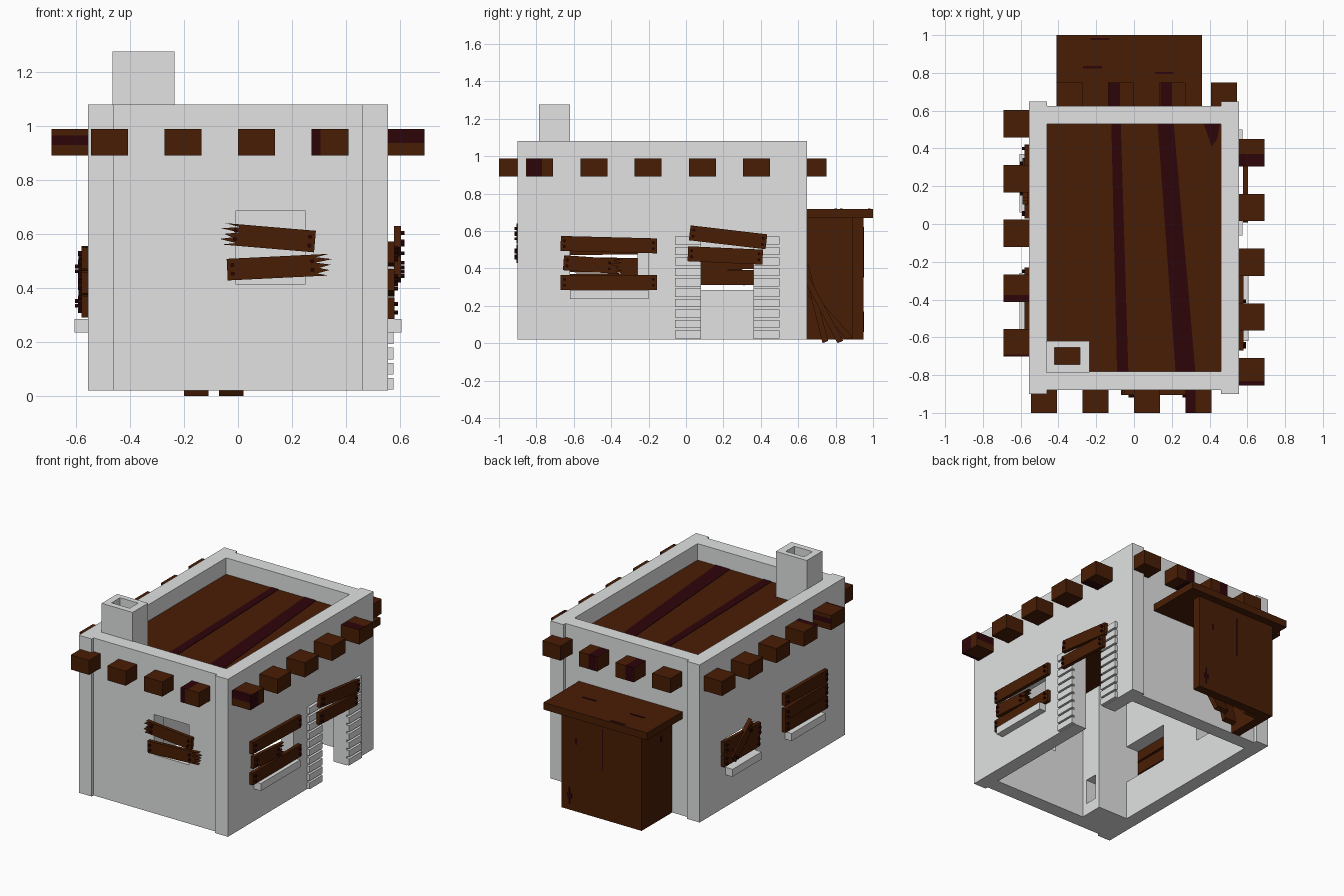
import bpy, bmesh, math, random
from mathutils import Vector

if "Cube" in bpy.data.objects:
    bpy.data.objects.remove(bpy.data.objects["Cube"])
random.seed(4)

def material(name, col):
    m = bpy.data.materials.new(name)
    m.diffuse_color = (*col, 1)
    m.use_nodes = True
    m.node_tree.nodes["Principled BSDF"].inputs["Base Color"].default_value = m.diffuse_color
    return m

PLASTER = material("pale grey plaster", (0.75, 0.765, 0.755))
WOOD = material("brown wood", (0.066, 0.0125, 0.0015))
DARK = material("dark stained wood", (0.027, 0.0015, 0.003))

def finish(bm, name, mats):
    bmesh.ops.recalc_face_normals(bm, faces=bm.faces[:])
    me = bpy.data.meshes.new(name)
    bm.to_mesh(me)
    bm.free()
    for m in mats:
        me.materials.append(m)
    ob = bpy.data.objects.new(name, me)
    bpy.context.collection.objects.link(ob)
    return ob

def add_box(bm, x0, x1, y0, y1, z0, z1):
    vs = bmesh.ops.create_cube(bm, size=1)["verts"]
    for v in vs:
        v.co = Vector((x0 + (v.co.x + .5) * (x1 - x0), y0 + (v.co.y + .5) * (y1 - y0),
                       z0 + (v.co.z + .5) * (z1 - z0)))

def box(name, mat, *b):
    bm = bmesh.new()
    add_box(bm, *b)
    return finish(bm, name, [mat])

def prism(bm, pts, depth):
    f = bm.faces.new([bm.verts.new(p) for p in pts])
    ext = bmesh.ops.extrude_face_region(bm, geom=[f])["geom"]
    for v in ext:
        if isinstance(v, bmesh.types.BMVert):
            v.co += Vector(depth)

def cut(ob, name, *b):
    c = box(name, PLASTER, *b)
    c.hide_render = True
    c.hide_viewport = True
    c.display_type = 'WIRE'
    m = ob.modifiers.new(name, 'BOOLEAN')
    m.operation, m.object, m.solver = 'DIFFERENCE', c, 'EXACT'

# walls: outline with projecting corner strips, hollowed and pierced
bm = bmesh.new()
X, XI = 0.555, 0.46
outline = [(-X, -.9), (-XI, -.9), (-XI, -.88), (XI, -.88), (XI, -.9), (X, -.9),
           (X, .648), (XI, .648), (XI, .625), (-XI, .625), (-XI, .648), (-X, .648)]
prism(bm, [(x, y, .02) for x, y in outline], (0, 0, 1.06))
walls = finish(bm, "house_walls", [PLASTER])
cut(walls, "room_cutter", -XI, XI, -.78, .53, -.1, 1.2)
cut(walls, "right_window_cutter", .4, .7, -.62, -.2, .285, .54)
cut(walls, "door_cutter", .4, .7, .08, .36, -.1, .57)
cut(walls, "left_window_cutter_a", -.7, -.4, -.62, -.26, .285, .54)
cut(walls, "left_window_cutter_b", -.7, -.4, .06, .37, .285, .48)
cut(walls, "front_window_cutter", -.01, .25, -1, -.7, .415, .685)

# sunken roof with stained strips
ROOF = .97
box("roof_deck", WOOD, -XI, XI, -.78, .53, .9, ROOF)
bm = bmesh.new()
for quad in ([(-.09, -.78), (-.03, -.78), (-.07, .53), (-.12, .53)],
             [(.22, -.78), (.325, -.78), (.21, .53), (.125, .53)],
             [(.41, .41), (.44, .45), (.455, .53), (.37, .53)]):
    prism(bm, [(x, y, ROOF - .001) for x, y in quad], (0, 0, .004))
finish(bm, "roof_stains", [DARK])

# chimney tube above the roof, chimney breast with hearth below
bm = bmesh.new()
cx0, cx1, cy0, cy1 = -.465, -.235, -.785, -.62
add_box(bm, cx0, -.42, cy0, cy1, .95, 1.275)
add_box(bm, -.285, cx1, cy0, cy1, .95, 1.275)
add_box(bm, -.42, -.285, cy0, -.745, .95, 1.275)
add_box(bm, -.42, -.285, -.655, cy1, .95, 1.275)
bmesh.ops.remove_doubles(bm, verts=bm.verts[:], dist=1e-5)
finish(bm, "chimney", [PLASTER])
breast = box("chimney_breast", PLASTER, cx0, cx1, cy0, cy1, .02, .9)
cut(breast, "hearth_cutter", -.42, -.1, -.745, -.655, .1, .27)

# projecting beam ends; bands = (axis, low, high, facing axis) painted dark
def beam(name, b, bands=()):
    bm = bmesh.new()
    add_box(bm, *b)
    unit = [Vector((1, 0, 0)), Vector((0, 1, 0)), Vector((0, 0, 1))]
    for axis, lo, hi, facing in bands:
        for t in (lo, hi):
            bmesh.ops.bisect_plane(bm, geom=bm.verts[:] + bm.edges[:] + bm.faces[:],
                                   plane_co=unit[axis] * t, plane_no=unit[axis])
    bm.normal_update()
    for f in bm.faces:
        c = f.calc_center_median()
        for axis, lo, hi, facing in bands:
            if lo < c[axis] < hi and abs(f.normal[facing]) > .9:
                f.material_index = 1
    finish(bm, name, [WOOD, DARK])

Z0, Z1 = .89, .988
front = {3: [(0, .27, .305, 1), (0, .27, .325, 2)]}
back = {1: [(0, .14, .20, 2), (0, .14, .20, 1)], 2: [(0, -.135, -.075, 2), (0, -.135, -.075, 1)]}
right = {0: [(1, -.85, -.77, 0), (2, .937, .987, 1), (1, -.854, -.83, 2)], 4: [(1, .306, .37, 2)]}
left = {0: [(2, .93, .965, 1), (1, -.70, -.69, 2)], 1: [(1, -.41, -.375, 2)]}
for i in range(4):
    x = -.545 + .2725 * i
    beam("front_beam", (x, x + .137, -1, -.86, Z0, Z1), front.get(i, ()))
    beam("back_beam", (-x - .137, -x, .6, .75, Z0, Z1), back.get(i, ()))
for i in range(5):
    y = -.855 + .29 * i
    beam("right_beam", (.54, .69, y, y + .145, Z0, Z1), right.get(i, ()))
    y += .153
    beam("left_beam", (-.69, -.54, y, y + .145, Z0, Z1), left.get(i, ()))

# window sills
box("right_sill", PLASTER, .55, .605, -.62, -.2, .235, .285)
box("left_sill_a", PLASTER, -.605, -.55, -.62, -.26, .235, .285)
box("left_sill_b", PLASTER, -.605, -.55, .06, .37, .235, .285)

# brick door surround
bm = bmesh.new()
for k in range(10):
    z = .024 + .056 * k
    for y in (-.06, .36):
        add_box(bm, .54, .575, y, y + .14, z, z + .043)
finish(bm, "door_bricks", [PLASTER])

# planks on a wall: a = start, b = end (along wall, height), optional jagged ends
SIDES = {"right": lambda u, v, d: (d, u, v),
         "left": lambda u, v, d: (-d, u, v),
         "front": lambda u, v, d: (u, -d, v)}

def plank(name, side, a, b, d, jag="", width=.08, thick=.025):
    P = SIDES[side]
    a, b = Vector(a), Vector(b)
    t = (b - a).normalized()
    n = Vector((-t.y, t.x))
    h = width / 2
    L = (b - a).length
    def end(l, sgn, jagged):
        if not jagged:
            return [(l, -h), (l, h)]
        return [(l - sgn * (0 if k % 2 == 0 else random.uniform(.03, .07)) - sgn * random.uniform(0, .02),
                 -h + width * k / 8) for k in range(9)]
    loc = end(L, 1, "b" in jag) + end(0, -1, "a" in jag)[::-1]
    pts = [a + t * l + n * w for l, w in loc]
    bm = bmesh.new()
    prism(bm, [P(p.x, p.y, d) for p in pts], P(0, 0, thick))
    finish(bm, name, [WOOD])
    # nails
    bm = bmesh.new()
    for l in (.02 if "a" not in jag else .06, L - (.02 if "b" not in jag else .075)):
        for w in (-.4 * h, .4 * h):
            c = a + t * l + n * w
            ring = [P(c.x + .008 * math.cos(q * math.pi / 3), c.y + .008 * math.sin(q * math.pi / 3),
                      d + thick - .005) for q in range(6)]
            prism(bm, ring, P(0, 0, .018))
    finish(bm, name + "_nails", [DARK])

plank("right_window_plank", "right", (-.67, .533), (-.155, .52), .555)
plank("right_window_plank", "right", (-.655, .43), (-.335, .408), .555, "b")
plank("right_window_plank", "right", (-.67, .325), (-.155, .325), .555)
plank("door_plank", "right", (.02, .59), (.43, .542), .578)
plank("door_plank", "right", (.01, .478), (.41, .46), .578)
plank("left_window_plank", "left", (-.68, .51), (-.23, .515), .555)
plank("left_window_plank", "left", (-.68, .42), (-.23, .415), .555)
plank("left_window_plank", "left", (-.68, .33), (-.23, .335), .555)
plank("left_window_plank", "left", (.03, .425), (.42, .44), .555)
plank("left_window_plank", "left", (.04, .35), (.42, .35), .555)
plank("left_diagonal_plank", "left", (.12, .51), (.33, .33), .565, "a", .06)
plank("front_window_plank", "front", (-.07, .602), (.285, .572), .88, "a")
plank("front_window_plank", "front", (-.04, .468), (.35, .487), .88, "b")

# lean-to shed at the back, open on its right side
SX0, SX1 = -.335, .26
bm = bmesh.new()
add_box(bm, SX0, SX1, .89, .95, .02, .67)
add_box(bm, SX0, SX0 + .06, .625, .89, .02, .67)
finish(bm, "shed_walls", [WOOD])
box("shed_roof", WOOD, -.41, .36, .625, 1.0, .67, .718)
bm = bmesh.new()
for x0, x1, z0, z1 in ((-.048, -.043, .35, .62), (.185, .22, .10, .13),
                       (.2, .208, .06, .17), (.145, .16, .47, .51)):
    add_box(bm, x0, x1, .948, .953, z0, z1)
add_box(bm, SX0 - .003, SX0 + .002, .73, .75, .54, .58)
for x, y in ((-.22, .83), (.16, .80), (-.18, .98)):
    add_box(bm, x - .05, x + .05, y - .006, y + .006, .716, .721)
finish(bm, "shed_cracks", [DARK])

# loose boards leaning inside the shed
bm = bmesh.new()
for x, y, z, base in ((-.2, .73, .42, 0), (-.07, .81, .36, 0), (-.27, .86, .30, .02)):
    prism(bm, [(x, y, base), (x, y + .03, base + .012), (x, .655, z), (x, .63, z - .02)], (.09, 0, 0))
finish(bm, "leaning_boards", [WOOD])
